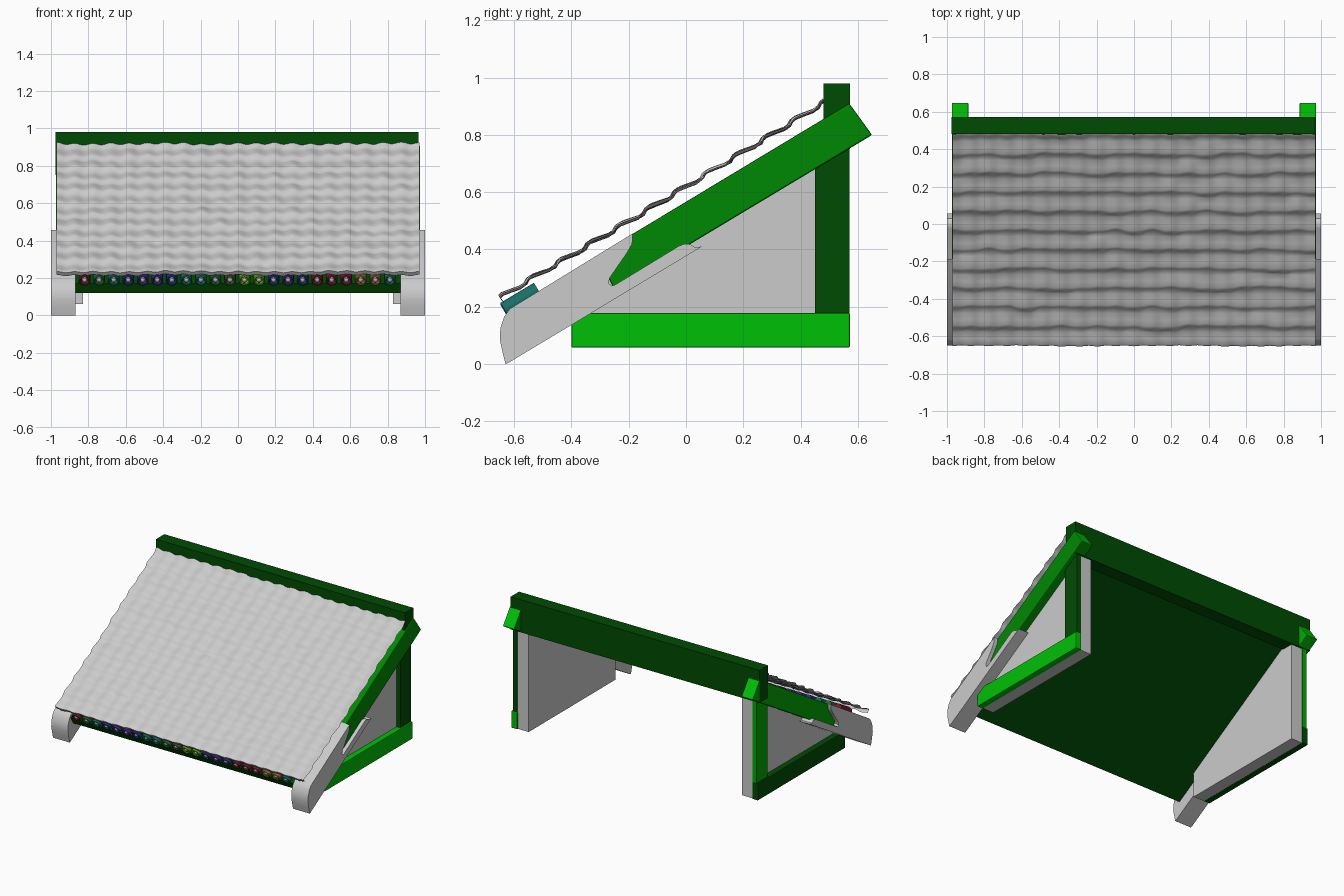
import bpy, bmesh, math, random
from mathutils import Vector

if "Cube" in bpy.data.objects:
    bpy.data.objects.remove(bpy.data.objects["Cube"])

random.seed(4)
SLOPE = math.atan(0.602)
UP = Vector((0, math.cos(SLOPE), math.sin(SLOPE)))     # direction up the roof
OUT = Vector((0, -math.sin(SLOPE), math.cos(SLOPE)))   # roof normal


def material(name, rgb):
    m = bpy.data.materials.new(name)
    m.diffuse_color = (*rgb, 1)
    m.use_nodes = True
    m.node_tree.nodes["Principled BSDF"].inputs["Base Color"].default_value = m.diffuse_color
    return m


DARK = material("dark_green", (0.0, 0.07, 0.001))
MID = material("rafter_green", (0.0, 0.25, 0.001))
LEAF = material("leaf_green", (0.0, 0.40, 0.001))
BRIGHT = material("bright_green", (0.0, 0.53, 0.002))


def make(name, verts, faces, mat=None, fix=True):
    me = bpy.data.meshes.new(name)
    me.from_pydata([tuple(v) for v in verts], [], faces)
    if fix:
        bm = bmesh.new()
        bm.from_mesh(me)
        bmesh.ops.remove_doubles(bm, verts=bm.verts, dist=1e-5)
        bmesh.ops.recalc_face_normals(bm, faces=bm.faces)
        bm.to_mesh(me)
        bm.free()
    if mat:
        me.materials.append(mat)
    ob = bpy.data.objects.new(name, me)
    bpy.context.collection.objects.link(ob)
    return ob


def prism(name, profile, x0, x1, mat=None, bevel=0.0):
    """Extrude a (y, z) profile along x."""
    n = len(profile)
    verts = [(x, y, z) for x in (x0, x1) for y, z in profile]
    faces = [tuple(range(n)), tuple(range(n, 2 * n))]
    faces += [(i, (i + 1) % n, n + (i + 1) % n, n + i) for i in range(n)]
    ob = make(name, verts, faces, mat)
    if bevel:
        b = ob.modifiers.new("bevel", "BEVEL")
        b.width, b.segments, b.limit_method = bevel, 2, "ANGLE"
    return ob


def rect(y0, y1, z0, z1):
    return [(y0, z0), (y1, z0), (y1, z1), (y0, z1)]


def smooth(ob, angle=40):
    bpy.ops.object.select_all(action="DESELECT")
    ob.select_set(True)
    bpy.context.view_layer.objects.active = ob
    bpy.ops.object.shade_smooth_by_angle(angle=math.radians(angle))


# Side frames: wall, post, sill, rafter and carved rafter tail
WALL = [(-0.40, 0.06), (0.565, 0.06), (0.565, 0.84), (-0.40, 0.26)]
RAFTER = [(-0.31, 0.38), (-0.25, 0.26), (0.65, 0.80), (0.57, 0.91)]
TAIL = [(-0.622, 0.003), (0.055, 0.41), (0.03, 0.408), (0.015, 0.418), (-0.005, 0.42),
        (-0.025, 0.412), (-0.245, 0.278), (-0.26, 0.273), (-0.27, 0.282), (-0.267, 0.30),
        (-0.205, 0.39), (-0.188, 0.42), (-0.186, 0.456), (-0.615, 0.193),
        (-0.635, 0.165), (-0.648, 0.125), (-0.65, 0.085), (-0.64, 0.04), (-0.63, 0.0)]
for s, side, post_mat, sill_mat, raft_mat in ((-1, "left", LEAF, DARK, LEAF), (1, "right", DARK, BRIGHT, MID)):
    prism("gable_wall_" + side, WALL, s * 0.83, s * 0.92)
    prism("back_post_" + side, rect(0.45, 0.57, 0.17, 0.83), s * 0.918, s * 0.95, post_mat)
    prism("sill_beam_" + side, rect(-0.40, 0.572, 0.058, 0.178), s * 0.915, s * 0.96, sill_mat, 0.004)
    rafter = prism("rafter_" + side, RAFTER, s * 0.885, s * 0.974, raft_mat, 0.006)
    rafter.data.materials.append(BRIGHT)
    for f in rafter.data.polygons:                     # brighter cut end
        f.material_index = int(f.normal.dot(UP) > 0.8)
    smooth(prism("rafter_tail_" + side, TAIL, s * 0.87, s * 1.0), 35)

# Ridge beam and sloping roof board
prism("ridge_beam", rect(0.48, 0.573, 0.75, 0.98), -0.975, 0.965, DARK)
front = Vector((0, -0.62, 0.172))
corners = [front, front - OUT * 0.060, front - OUT * 0.060 + UP * 1.30, front + UP * 1.30]
prism("roof_board", [(c.y, c.z) for c in corners], -0.885, 0.885, DARK)

# Tiled roof sheet: gently overlapping rows with an uneven wave across
ROWS, COLS, SUB, HALF = 12, 20, 8, 0.97
LENGTH = 1.135 / UP.y
row_len = 0.1022 / UP.y
SHIFT = 0.014 / UP.y
eave = Vector((0, -0.648, 0.228))
nx = COLS * SUB + 1
stations = ((0.0, 0.0), (0.12, 0.009), (0.25, 0.011), (0.5, 0.006), (0.8, -0.001))


def mix(table, j):
    k, t = divmod(j, SUB)
    t = (1 - math.cos(math.pi * t / SUB)) / 2
    return table[k] * (1 - t) + table[min(k + 1, COLS)] * t


# rows as (row, distance up, height), starting with the turned-down eave lip
lines = [(0, 0.004, -0.016), (0, 0.0, 0.007)]
for r in range(ROWS):
    for f, h in stations:
        u = (r + f) * row_len - SHIFT
        if 0.01 < u < LENGTH - 0.012:
            lines.append((r, u, h))
lines.append((ROWS - 1, LENGTH, 0.010))
lift = [[random.uniform(-0.004, 0.004) for _ in range(COLS + 1)] for _ in range(ROWS)]
slip = [[random.uniform(-0.010, 0.010) for _ in range(COLS + 1)] for _ in range(ROWS)]
verts, faces = [], []
for i, (r, u, h) in enumerate(lines):
    frac = ((u + SHIFT) / row_len) % 1
    for j in range(nx):
        wave = math.cos(2 * math.pi * j / SUB)
        du = 0 if r in (0, ROWS - 1) else (mix(slip[r], j) + 0.005 * wave) * (1 - frac)
        hh = h + 0.004 * wave + mix(lift[r], j) - 0.004 * math.sin(math.pi * u / LENGTH)
        p = eave + UP * (u + du) + OUT * hh
        verts.append((-HALF + 2 * HALF * j / (nx - 1), p.y, p.z))
for i in range(len(lines) - 1):
    for j in range(nx - 1):
        a = i * nx + j
        faces.append((a, a + 1, a + 1 + nx, a + nx))
smooth(make("roof_tiles", verts, faces, fix=False), 65)


def lathe(name, origin, profile, mat=None, seg=16):
    """Revolve (radius, distance up the slope) points about the slope direction."""
    verts, faces = [], []
    side = Vector((1, 0, 0))
    for rad, d in profile:
        for k in range(seg):
            a = 2 * math.pi * k / seg
            verts.append(origin + UP * d + (side * math.cos(a) + OUT * math.sin(a)) * rad)
    for i in range(len(profile) - 1):
        for k in range(seg):
            k2 = (k + 1) % seg
            faces.append((i * seg + k, i * seg + k2, (i + 1) * seg + k2, (i + 1) * seg + k))
    faces.append(tuple(range((len(profile) - 1) * seg, len(profile) * seg)))
    faces.append(tuple(range(seg)))
    ob = make(name, verts, faces, mat)
    smooth(ob, 40)


# Row of coloured eave tubes with pale centres
RED, TEAL, BLUE, PURPLE = (0.2, 0.01, 0.03), (0.01, 0.16, 0.14), (0.02, 0.03, 0.25), (0.06, 0.02, 0.28)
LIME, OLIVE, ORANGE, GREEN = (0.12, 0.42, 0.01), (0.08, 0.1, 0.03), (0.35, 0.15, 0.04), (0.02, 0.16, 0.05)
order = [RED, GREEN, TEAL, BLUE, PURPLE, PURPLE, BLUE, TEAL, TEAL, GREEN, OLIVE, LIME, LIME,
         BLUE, PURPLE, BLUE, RED, RED, RED, ORANGE, ORANGE, TEAL]
mats = {c: material("tube_colour", c) for c in set(order)}
for i, c in enumerate(order):
    o = Vector((-0.82 + i * 1.632 / 21, -0.635, 0.185))
    lathe(f"eave_tube_{i + 1}", o, [(0.018, 0.02), (0.022, 0.002), (0.026, 0), (0.031, 0.004), (0.031, 0.14)], mats[c])
    lathe(f"tube_centre_{i + 1}", o, [(0.008, 0.002), (0.013, 0.006), (0.014, 0.03)])
